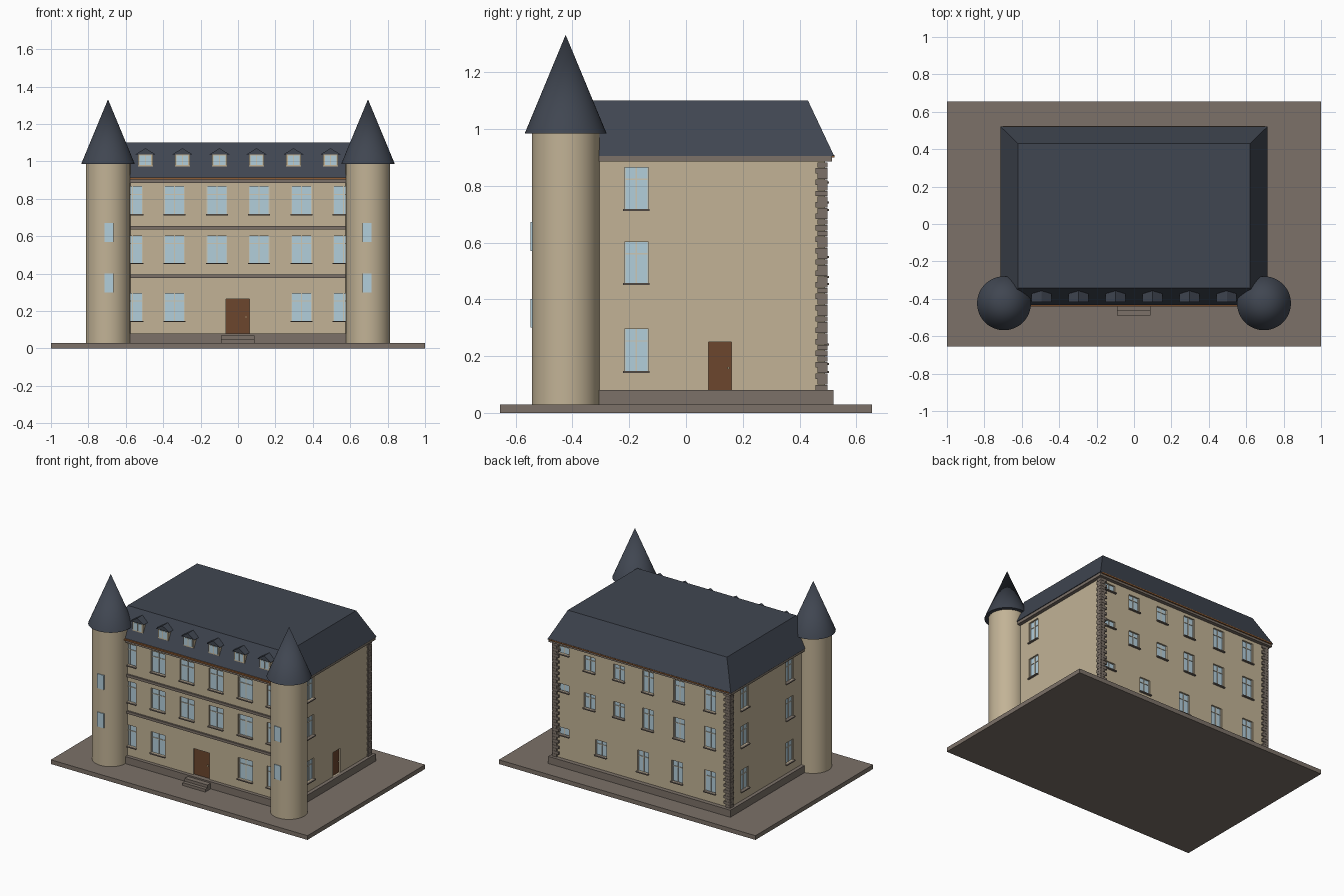
import bpy, bmesh, math
from mathutils import Vector

if "Cube" in bpy.data.objects:
    bpy.data.objects.remove(bpy.data.objects["Cube"])

def mat(name, r, g, b):
    m = bpy.data.materials.new(name)
    m.diffuse_color = (r, g, b, 1)
    m.use_nodes = True
    m.node_tree.nodes["Principled BSDF"].inputs["Base Color"].default_value = m.diffuse_color
    return m

WALL = mat("sandstone wall", .54, .45, .305)
STONE = mat("grey brown stone", .20, .165, .138)
SLATE = mat("slate", .051, .061, .082)
GLASS = mat("pale blue glass", .45, .62, .71)
CREAM = mat("cream frame", .60, .57, .47)
WOOD = mat("brown door", .15, .061, .027)
COPPER = mat("copper gutter", .28, .11, .035)
BRASS = mat("door handle", .6, .5, .3)

def finish(bm, name, m):
    bmesh.ops.recalc_face_normals(bm, faces=bm.faces)
    me = bpy.data.meshes.new(name)
    bm.to_mesh(me)
    bm.free()
    ob = bpy.data.objects.new(name, me)
    bpy.context.collection.objects.link(ob)
    if m:
        me.materials.append(m)
    return ob

def frustum(bm, a, b, top=None):
    """Box from corner a to corner b; top = (x0, y0, x1, y1) tapers the upper face."""
    t = top or (a[0], a[1], b[0], b[1])
    lo = [bm.verts.new((x, y, a[2])) for x, y in ((a[0], a[1]), (b[0], a[1]), (b[0], b[1]), (a[0], b[1]))]
    hi = [bm.verts.new((x, y, b[2])) for x, y in ((t[0], t[1]), (t[2], t[1]), (t[2], t[3]), (t[0], t[3]))]
    bm.faces.new(lo[::-1])
    bm.faces.new(hi)
    for i in range(4):
        j = (i + 1) % 4
        bm.faces.new((lo[i], lo[j], hi[j], hi[i]))

def boxes(name, m, items):
    bm = bmesh.new()
    for a, b in items:
        frustum(bm, [min(p) for p in zip(a, b)], [max(p) for p in zip(a, b)])
    return finish(bm, name, m)

X, YF, YB = .685, -.405, .49          # wall planes
# each side: a point on its wall plane, direction along it, outward normal
SIDES = {"front": ((0, YF), (1, 0), (0, -1)), "back": ((0, YB), (1, 0), (0, 1)),
         "right": ((X, 0), (0, 1), (1, 0)), "left": ((-X, 0), (0, 1), (-1, 0))}

def on_wall(side, u0, u1, z0, z1, d0, d1):
    """Box spanning u along the wall, z in height and d outward."""
    o, u, n = SIDES[side]
    p = lambda s, d, z: (o[0] + u[0]*s + n[0]*d, o[1] + u[1]*s + n[1]*d, z)
    return p(u0, d0, z0), p(u1, d1, z1)

# ---- lists of openings: side, centre, width, bottom, top
FLOORS = ((.148, .295), (.458, .602), (.718, .865))
windows = []
for i, (z0, z1) in enumerate(FLOORS):
    for u in (-.565, -.34, -.113, .113, .34, .565):
        if i or abs(u) > .2:
            windows.append(("front", u, .11, z0, z1))
    for side, u in (("right", -.175), ("left", -.175), ("left", .325)):
        windows.append((side, u, .085, z0, z1))
    windows.append(("back", .61, .085, z1 - .05, z1))
    for u in ((-.53, -.274, -.007) if i == 0 else (-.53, -.29, -.046)):
        windows.append(("back", u, .085, z0, z1))
    for u in ((.32,) if i == 0 else (.18, .41)):
        windows.append(("back", u, .085, z1 - .12, z1 - .015))
doors = [("front", -.002, .125, .08, .265), ("right", .12, .08, .08, .25)]

# ---- ground slab, plinth and walls with recessed openings
boxes("ground_slab", STONE, [((-1, -.655, 0), (1, .655, .03))])
boxes("plinth", STONE, [((-.71, -.43, .03), (.71, .52, .08))])
walls = boxes("walls", WALL, [((-X, YF, .07), (X, YB, .89))])
cutter = boxes("opening_cutter", None, [on_wall(s, u - w/2, u + w/2, z0, z1, -.018, .02)
                                        for s, u, w, z0, z1 in windows + doors])
cutter.hide_render = True
mod = walls.modifiers.new("openings", "BOOLEAN")
mod.operation, mod.solver, mod.object = "DIFFERENCE", "EXACT", cutter
bpy.context.view_layer.objects.active = walls
bpy.ops.object.modifier_apply(modifier=mod.name)
bpy.data.objects.remove(cutter)

# ---- window glass, glazing bars and sills
glass, bars, sills = [], [], []
for s, u, w, z0, z1 in windows:
    h = w / 2
    glass.append(on_wall(s, u - h, u + h, z0, z1, -.019, -.012))
    bars.append(on_wall(s, u - .003, u + .003, z0, z1, -.013, -.008))
    for e in (-1, 1):
        bars.append(on_wall(s, u + e*h, u + e*(h - .004), z0, z1, -.013, -.008))
    if z1 - z0 > .08:
        zt = z0 + (z1 - z0) * .7
        bars.append(on_wall(s, u - h, u + h, zt, zt + .005, -.013, -.008))
    sills.append(on_wall(s, u - h - .004, u + h + .004, z0 - .007, z0, -.015, .013))
boxes("window_glass", GLASS, glass)
boxes("window_bars", CREAM, bars)
boxes("window_sills", STONE, sills)

# ---- doors, handles and front steps
boxes("doors", WOOD, [on_wall(s, u - w/2, u + w/2, z0, z1, -.019, -.01) for s, u, w, z0, z1 in doors])
boxes("door_handles", BRASS, [on_wall("front", .04, .046, .165, .172, -.011, -.003),
                              on_wall("right", .147, .153, .155, .161, -.011, -.003)])
boxes("front_steps", STONE, [((-.09, -.49, .03), (.088, -.42, .05)), ((-.09, -.465, .05), (.088, -.42, .07))])

# ---- string courses, cornice and gutters
boxes("string_courses", STONE, [on_wall("front", -X, X, z - .009, z + .009, -.01, .012) for z in (.387, .645)])
boxes("cornice", STONE, [((-.71, -.43, .885), (.71, .515, .907))])
boxes("gutters", COPPER, [((-.70, -.442, .903), (.70, -.428, .914)), ((-.70, .513, .900), (.70, .523, .909))])

# ---- corner quoins at the back, alternating long and short blocks
quoins = []
for i in range(40):
    z = .08 + i * .0201
    a = .042 if i % 2 else .026
    b = .026 if i % 2 else .034
    for s in (-1, 1):
        quoins.append(((s*(X + .009), YB + .009, z), (s*(X - a), YB - b, z + .019)))
boxes("back_quoins", STONE, quoins)

# ---- hipped roof with flat top
bm = bmesh.new()
frustum(bm, (-.715, -.437, .905), (.715, .522, 1.10), (-.62, -.343, .62, .43))
finish(bm, "main_roof", SLATE)

# ---- dormers along the front slope
DX = [-.495 + .198*i for i in range(6)]
boxes("dormer_walls", WALL, [((x - .04, -.41, .972), (x + .04, -.36, 1.042)) for x in DX])
boxes("dormer_glass", GLASS, [((x - .031, -.413, .98), (x + .031, -.405, 1.032)) for x in DX])
boxes("dormer_bars", CREAM, [((x - .003, -.415, .98), (x + .003, -.41, 1.032)) for x in DX])
bm = bmesh.new()
for x in DX:
    frustum(bm, (x - .053, -.418, 1.038), (x + .053, -.35, 1.07), (x - .001, -.418, x + .001, -.35))
finish(bm, "dormer_roofs", SLATE)

# ---- round corner towers with cone roofs
def lathe(name, m, x, y, z0, z1, r0, r1):
    bm = bmesh.new()
    bmesh.ops.create_cone(bm, cap_ends=True, segments=48, radius1=r0, radius2=r1, depth=z1 - z0)
    bmesh.ops.translate(bm, vec=Vector((x, y, (z0 + z1) / 2)), verts=bm.verts)
    ob = finish(bm, name, m)
    bpy.ops.object.select_all(action="DESELECT")
    ob.select_set(True)
    bpy.context.view_layer.objects.active = ob
    bpy.ops.object.shade_smooth_by_angle(angle=math.radians(35))

for side, s in (("left", -1), ("right", 1)):
    lathe(side + "_tower", WALL, s*.695, -.424, .03, .987, .119, .119)
    lathe(side + "_tower_roof", SLATE, s*.695, -.424, .985, 1.332, .144, 0)
    boxes(side + "_tower_windows", GLASS, [((s*.69 - .025, -.547, z), (s*.69 + .025, -.538, z + .102))
                                           for z in (.30, .57)])
